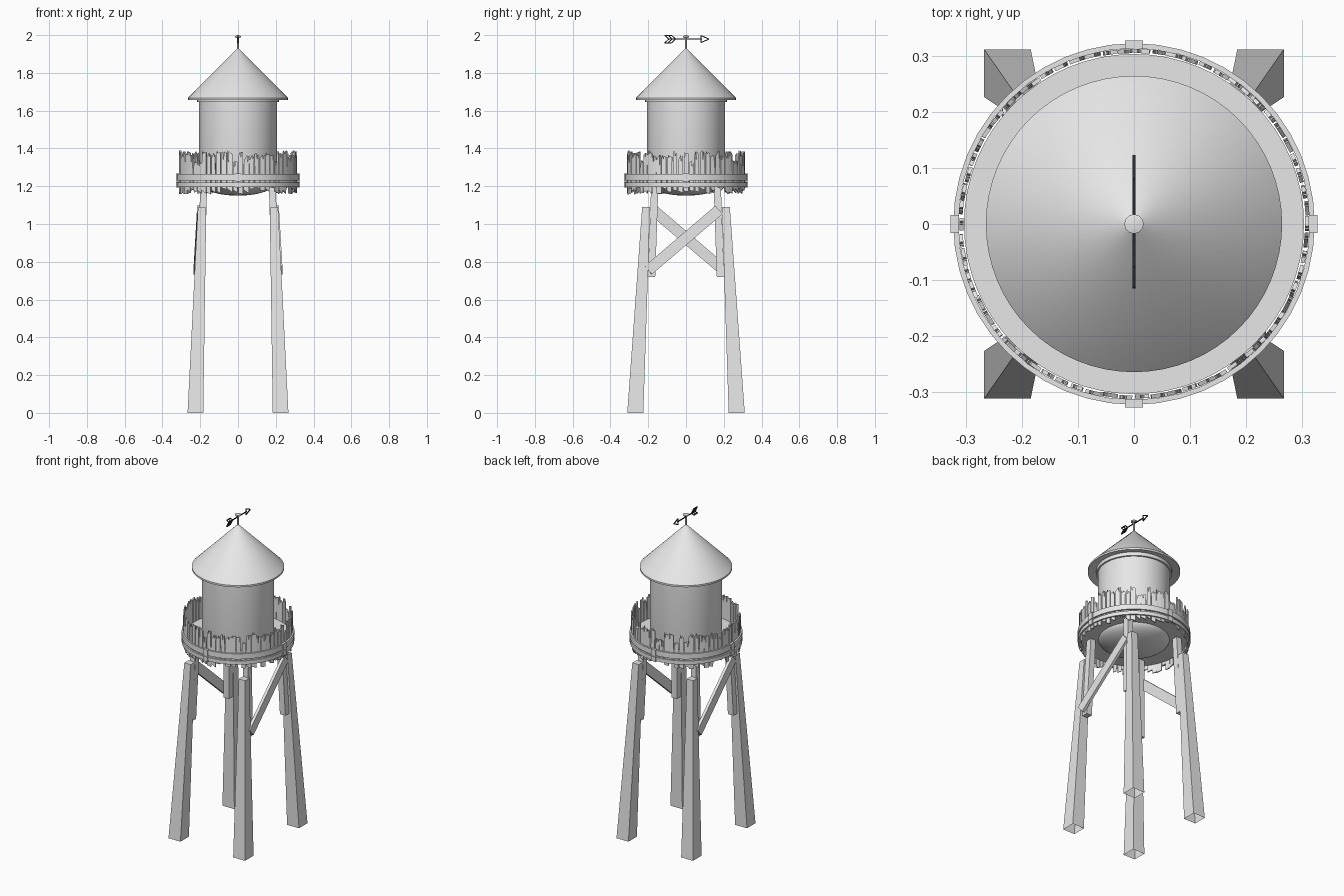
import bpy, bmesh, math, random
from mathutils import Vector, Matrix

random.seed(7)
if "Cube" in bpy.data.objects:
    bpy.data.objects.remove(bpy.data.objects["Cube"], do_unlink=True)


def material(name, colour):
    m = bpy.data.materials.new(name)
    m.use_nodes = True
    m.diffuse_color = (*colour, 1)
    m.node_tree.nodes["Principled BSDF"].inputs["Base Color"].default_value = (*colour, 1)
    return m


GREY = material("pale grey", (0.8, 0.8, 0.8))
DARK = material("dark iron", (0.02, 0.02, 0.035))


def finish(bm, name, mat=GREY, smooth=False):
    bmesh.ops.recalc_face_normals(bm, faces=bm.faces)
    mesh = bpy.data.meshes.new(name)
    bm.to_mesh(mesh)
    bm.free()
    mesh.materials.append(mat)
    ob = bpy.data.objects.new(name, mesh)
    bpy.context.collection.objects.link(ob)
    if smooth:
        bpy.ops.object.select_all(action="DESELECT")
        ob.select_set(True)
        bpy.context.view_layer.objects.active = ob
        bpy.ops.object.shade_smooth_by_angle(angle=math.radians(35))
    return ob


def lathe(name, profile, closed=False, steps=64):
    """Spin an (r, z) profile around the vertical axis."""
    bm = bmesh.new()
    vs = [bm.verts.new((r, 0, z)) for r, z in profile]
    pairs = list(zip(vs, vs[1:])) + ([(vs[-1], vs[0])] if closed else [])
    edges = [bm.edges.new(p) for p in pairs]
    bmesh.ops.spin(bm, geom=vs + edges, axis=(0, 0, 1), cent=(0, 0, 0),
                   angle=math.tau, steps=steps)
    bmesh.ops.remove_doubles(bm, verts=bm.verts, dist=1e-5)
    return finish(bm, name, smooth=True)


def loft(bm, low, high, bottom=True):
    """Join two equal rings of points into a solid."""
    a = [bm.verts.new(p) for p in low]
    b = [bm.verts.new(p) for p in high]
    n = len(a)
    for i in range(n):
        j = (i + 1) % n
        bm.faces.new((a[i], a[j], b[j], b[i]))
    bm.faces.new(b)
    if bottom:
        bm.faces.new(a[::-1])


def rect(x0, x1, y0, y1, z, sx=1, sy=1):
    return [(sx * x, sy * y, z) for x, y in ((x0, y0), (x1, y0), (x1, y1), (x0, y1))]


def bar(bm, p, q, width, depth, across):
    """Rectangular bar from p to q; depth lies along the across direction."""
    p, q, across = Vector(p), Vector(q), Vector(across)
    along = (q - p).normalized()
    side = along.cross(across).normalized() * width / 2
    d = side.cross(along).normalized() * depth / 2
    corners = (side + d, side - d, -side - d, -side + d)
    loft(bm, [p + c for c in corners], [q + c for c in corners])


# Tank with rounded belly
belly = [(0.206 * math.sin(t), 1.225 - 0.075 * math.cos(t))
         for t in (i * math.pi / 20 for i in range(11))]
lathe("tank", belly + [(0.206, 1.66)])

# Conical roof with a thin rim and a collar under it
lathe("roof", [(0, 1.93), (0.006, 1.928), (0.264, 1.668), (0.264, 1.657),
               (0.252, 1.657), (0.2, 1.672), (0, 1.672)])
lathe("roof_collar", [(0.2, 1.645), (0.216, 1.645), (0.216, 1.67), (0.2, 1.67)], True)

# Walkway deck and the two hoops clamping the fence
lathe("deck", [(0.19, 1.212), (0.303, 1.212), (0.303, 1.235), (0.19, 1.235)], True)
for name, z0, z1 in (("upper_hoop", 1.23, 1.264), ("lower_hoop", 1.196, 1.219)):
    lathe(name, [(0.313, z0), (0.322, z0), (0.322, z1), (0.313, z1)], True, 48)

# Hoop clamps on the four sides
bm = bmesh.new()
for k in range(4):
    rot = Matrix.Rotation(k * math.pi / 2, 3, "Z")
    for z0, z1 in ((1.226, 1.268), (1.192, 1.222)):
        loft(bm, [rot @ Vector(p) for p in rect(0.312, 0.327, -0.016, 0.016, z0)],
             [rot @ Vector(p) for p in rect(0.312, 0.327, -0.016, 0.016, z1)])
finish(bm, "hoop_clamps")

# Ragged fence of splintered boards
bm = bmesh.new()
COUNT = 66
for k in range(COUNT):
    turn = Matrix.Rotation(math.tau * k / COUNT, 3, "Z")
    w = random.uniform(0.0105, 0.0155)
    top = random.choice((1.388, 1.385, 1.375, 1.365, 1.335))
    base = random.uniform(1.157, 1.195)
    notch = random.uniform(-0.6, 0.6) * w
    lean = random.uniform(-0.003, 0.003)
    outline = [(-w, base + random.uniform(0, 0.02)), (w, base),
               (w + lean, top - random.uniform(0, 0.02)),
               (notch + 0.003, top - random.uniform(0, 0.01)),
               (notch, top - random.uniform(0.015, 0.07)),
               (notch - 0.003, top),
               (-w + lean, top - random.uniform(0, 0.03))]
    r = random.uniform(0.304, 0.306)
    loft(bm, [turn @ Vector((r, y, z)) for y, z in outline],
         [turn @ Vector((r + 0.007, y, z)) for y, z in outline])
finish(bm, "fence_boards")

# Tapered legs, hollow at the foot, with slimmer posts inside carrying the deck
for sx, side in ((1, "left"), (-1, "right")):
    for sy, end in ((-1, "front"), (1, "back")):
        bm = bmesh.new()
        loft(bm, rect(0.184, 0.267, 0.226, 0.311, 0, sx, sy),
             rect(0.168, 0.212, 0.19, 0.232, 1.09, sx, sy), bottom=False)
        finish(bm, f"{end}_{side}_leg")
        bm = bmesh.new()
        loft(bm, rect(0.178, 0.216, 0.163, 0.202, 0.72, sx, sy),
             rect(0.163, 0.199, 0.146, 0.184, 1.215, sx, sy))
        finish(bm, f"{end}_{side}_post")

# One diagonal brace on each side, sloping opposite ways
for s, side in ((1, "left"), (-1, "right")):
    bm = bmesh.new()
    bar(bm, (s * 0.226, s * -0.2, 0.755), (s * 0.207, s * 0.175, 1.075), 0.058, 0.018, (1, 0, 0))
    finish(bm, f"{side}_brace")

# Weathervane spindle and cap
lathe("vane_spindle", [(0, 1.92), (0.005, 1.92), (0.005, 1.985), (0.017, 1.988),
                       (0.017, 1.995), (0, 2.0)], steps=24)

# Weathervane arrow: shaft, open head and feathered tail
bm = bmesh.new()
Z = 1.979
strokes = [((-0.095, 0), (0.085, 0)), ((0.08, -0.018), (0.08, 0.018)),
           ((0.08, 0.018), (0.122, 0)), ((0.08, -0.018), (0.122, 0))]
for s in (1, -1):
    strokes += [((y, s * 0.02), (y + 0.022, 0)) for y in (-0.113, -0.095, -0.077)]
    strokes.append(((-0.113, s * 0.02), (-0.077, s * 0.02)))
for (y0, z0), (y1, z1) in strokes:
    bar(bm, (0, y0, Z + z0), (0, y1, Z + z1), 0.005, 0.005, (1, 0, 0))
finish(bm, "vane_arrow", DARK)
